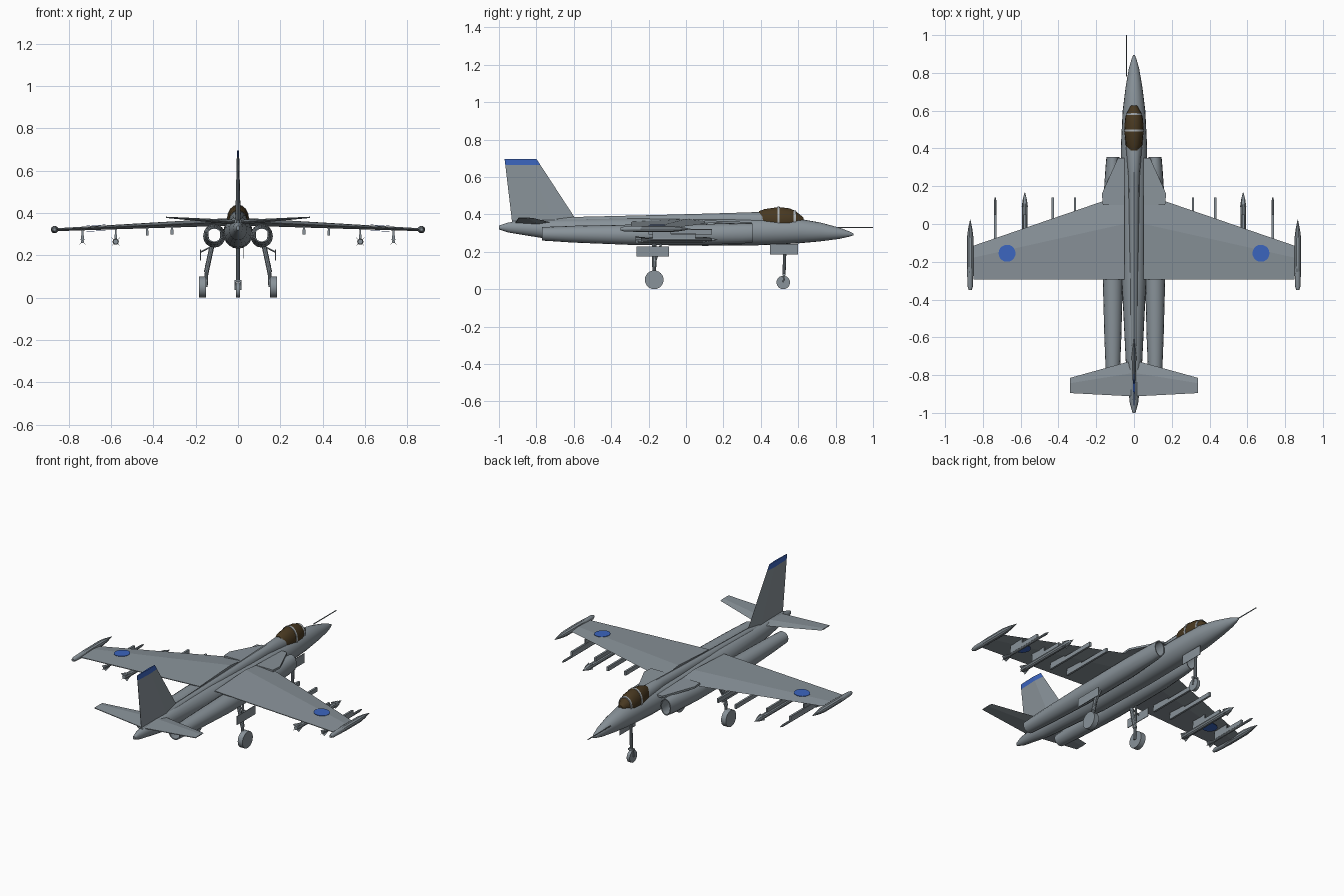
import bpy, bmesh, math
from mathutils import Vector

cube = bpy.data.objects.get("Cube")
if cube:
    bpy.data.objects.remove(cube, do_unlink=True)


def material(name, rgb):
    m = bpy.data.materials.new(name)
    m.use_nodes = True
    m.diffuse_color = (*rgb, 1)
    m.node_tree.nodes["Principled BSDF"].inputs["Base Color"].default_value = (*rgb, 1)
    return m


GREY = material("airframe grey", (0.25, 0.29, 0.32))
BLUE = material("marking blue", (0.045, 0.13, 0.52))
BROWN = material("canopy brown", (0.065, 0.04, 0.015))
LIGHT = material("canopy frame light grey", (0.4, 0.43, 0.45))


def finish(name, bm, mat, smooth=True):
    bmesh.ops.recalc_face_normals(bm, faces=bm.faces)
    me = bpy.data.meshes.new(name)
    bm.to_mesh(me)
    bm.free()
    me.materials.append(mat)
    ob = bpy.data.objects.new(name, me)
    bpy.context.collection.objects.link(ob)
    if smooth:
        bpy.ops.object.select_all(action='DESELECT')
        ob.select_set(True)
        bpy.context.view_layer.objects.active = ob
        bpy.ops.object.shade_smooth_by_angle(angle=math.radians(35))
    return ob


def skin(bm, rings, closed=False):
    """Bridge rings of points; closed joins last to first, else the ends are capped."""
    loops = [[bm.verts.new(p) for p in r] for r in rings]
    n = len(loops[0])
    pairs = list(zip(loops, loops[1:]))
    if closed:
        pairs.append((loops[-1], loops[0]))
    for a, b in pairs:
        for i in range(n):
            j = (i + 1) % n
            bm.faces.new((a[i], a[j], b[j], b[i]))
    if not closed:
        bm.faces.new(loops[0])
        bm.faces.new(loops[-1])


def ellipse(x, y, z, rx, rz, n):
    return [(x + rx * math.cos(2 * math.pi * i / n), y, z + rz * math.sin(2 * math.pi * i / n))
            for i in range(n)]


def loft(name, stations, mat=GREY, x=0, n=16, closed=False):
    """Stations along y: (y, centre z, half width, half height)."""
    bm = bmesh.new()
    skin(bm, [ellipse(x, y, z, rx, rz, n) for y, z, rx, rz in stations], closed)
    return finish(name, bm, mat)


def box(name, x, y, z, mat=GREY):
    """Box from (low, high) ranges."""
    bm = bmesh.new()
    skin(bm, [[(x[0], y[0], h), (x[1], y[0], h), (x[1], y[1], h), (x[0], y[1], h)] for h in z])
    return finish(name, bm, mat, False)


def rod(name, a, b, r, r2=None, n=10, mat=GREY):
    a, b = Vector(a), Vector(b)
    q = (b - a).to_track_quat('Z', 'Y')
    circle = [Vector((math.cos(t * 2 * math.pi / n), math.sin(t * 2 * math.pi / n), 0)) for t in range(n)]
    bm = bmesh.new()
    skin(bm, [[p + q @ (c * s) for c in circle] for p, s in ((a, r), (b, r2 or r))])
    return finish(name, bm, mat)


def surface(name, stations):
    """Lifting surface; stations: (x, z, leading y, trailing y, half thickness)."""
    bm = bmesh.new()
    skin(bm, [[(x, le, z), (x, le + (te - le) * .35, z + t), (x, te, z + .002),
               (x, te, z - .002), (x, le + (te - le) * .35, z - t)] for x, z, le, te, t in stations])
    return finish(name, bm, GREY, False)


# Fuselage and dorsal spine
loft("fuselage", [(-1, .33, .008, .01), (-.95, .33, .022, .027), (-.76, .322, .042, .05),
                  (-.3, .31, .065, .072), (.1, .305, .07, .073), (.4, .308, .07, .073),
                  (.6, .311, .06, .066), (.72, .306, .045, .05), (.82, .299, .028, .03),
                  (.87, .295, .014, .015), (.895, .293, .004, .005)], n=20)
loft("dorsal_spine", [(-.93, .345, .012, .02), (-.6, .35, .022, .036), (-.1, .36, .026, .038),
                      (.25, .37, .03, .038), (.4, .365, .042, .048), (.45, .36, .04, .04)], n=12)
rod("nose_probe", (-.04, .78, .33), (-.04, 1, .33), .003, n=6)

# Canopy with two frames
CANOPY = [(.39, .03, .417), (.42, .044, .428), (.495, .051, .439),
          (.555, .048, .432), (.585, .04, .418), (.628, .016, .383)]
loft("canopy", [(y, .37, w, top - .37) for y, w, top in CANOPY], BROWN)
for y, w, top in ((.495, .053, .441), (.582, .043, .422)):
    loft("canopy_frame", [(y - .006, .37, w, top - .37), (y + .006, .37, w, top - .37)], LIGHT)

# Tail fin with painted tip
def fin_ring(f):
    le, te, z = -.58 - .22 * f, -.93 - .04 * f, .36 + .337 * f
    t = .013 - .008 * f
    mid = le + (te - le) * .35
    return [(0, le, z), (t, mid, z), (.001, te, z), (-.001, te, z), (-t, mid, z)]


bm = bmesh.new()
skin(bm, [fin_ring(f) for f in (0, .905, 1)])
fin = finish("tail_fin", bm, GREY, False)
fin.data.materials.append(BLUE)
for face in fin.data.polygons:
    if face.center.z > .667:
        face.material_index = 1

for s in (1, -1):
    side = "left" if s > 0 else "right"
    # Hollow engine nacelle: outer wall out, inner wall back
    outer = [(.355, .3, .034, .05), (.3, .298, .039, .054), (.1, .293, .052, .056),
             (-.3, .291, .053, .054), (-.6, .294, .045, .045), (-.77, .296, .038, .036)]
    inner = [(y, z, rx - .006, rz - .006) for y, z, rx, rz in reversed(outer)]
    loft(side + "_engine_nacelle", outer + inner, x=s * .112, closed=True)

    # Root strake above the intake
    bm = bmesh.new()
    skin(bm, [[(s * .05, .35, z), (s * .085, .35, z), (s * .17, .16, z + .008),
               (s * .165, .1, z + .008), (s * .05, .1, z + .008)] for z in (.346, .358)])
    finish(side + "_root_strake", bm, GREY, False)

    # Wing and tailplane
    surface(side + "_wing", [(s * .05, .358, .16, -.295, .018), (s * .85, .322, -.115, -.295, .007)])
    surface(side + "_tailplane", [(s * .015, .357, -.725, -.912, .011), (s * .34, .38, -.815, -.895, .003)])

    # Wing roundels, above and below
    bm = bmesh.new()
    rings = []
    for up in (.0135, -.0135):
        rings.append([(s * (.672 + .045 * math.cos(a)), -.155 + .045 * math.sin(a),
                       .358 - (.622 + .045 * math.cos(a)) * .045 + up)
                      for a in (i * math.pi / 10 for i in range(20))])
    for ring in rings:
        lower = [(x, y, z - .002) for x, y, z in ring]
        skin(bm, [ring, lower])
    finish(side + "_wing_roundels", bm, BLUE, False)

    # Wing tip pod
    loft(side + "_tip_pod", [(-.35, .322, .008, .008), (-.33, .322, .014, .014), (-.22, .322, .018, .018),
                             (-.08, .322, .018, .018), (-.03, .322, .012, .012), (.025, .322, .001, .001)],
         x=s * .867, n=10)

    # Inner pylons, outer pylons and stores
    for x, lo in ((.312, .298), (.43, .293), (.578, .275), (.735, .27)):
        back = -.2 if x < .5 else -.18
        front = .14 if x < .5 else .05
        top = .358 - (x - .05) * .045 - .006
        box(side + "_pylon", (s * x - .006, s * x + .006), (back, front), (lo, lo + .025))
        box(side + "_pylon_mount", (s * x - .004, s * x + .004), (back, -.08), (lo + .02, top))
    loft(side + "_large_missile", [(-.27, .265, .012, .012), (-.25, .265, .015, .015), (.1, .265, .015, .015),
                                   (.13, .265, .011, .011), (.168, .265, .001, .001)], x=s * .578, n=10)
    loft(side + "_small_missile", [(-.24, .265, .007, .007), (.12, .265, .007, .007),
                                   (.14, .265, .003, .003)], x=s * .735, n=8)
    for x, r, y in ((.578, .027, -.27), (.578, .022, .09), (.735, .018, -.24)):
        for k in (1, -1):
            bm = bmesh.new()
            d = Vector((1, 0, k)).normalized() * r
            c = Vector((s * x, y, .265))
            skin(bm, [[c - d + w, c + d + w, c + d * .5 + w + Vector((0, .05, 0)),
                       c - d * .5 + w + Vector((0, .05, 0))]
                      for w in (Vector((.001, 0, 0)), Vector((-.001, 0, 0)))])
            finish(side + "_missile_fin", bm, GREY, False)

    # Main landing gear
    rod(side + "_main_wheel", (s * .152, -.17, .05), (s * .184, -.17, .05), .05, n=24)
    rod(side + "_main_strut", (s * .152, -.17, .05), (s * .148, -.17, .13), .009)
    rod(side + "_main_leg", (s * .15, -.17, .12), (s * .12, -.17, .26), .012)
    rod(side + "_main_brace", (s * .15, -.165, .15), (s * .125, -.13, .25), .006, n=8)
    box(side + "_main_gear_door", (s * .178 - .002, s * .178 + .002), (-.265, -.09), (.175, .228))
    rod(side + "_door_link", (s * .178, -.17, .215), (s * .12, -.17, .245), .004, n=6)

    # Nose wheel fork
    rod(side + "_nose_fork", (s * .013, .52, .036), (s * .013, .525, .08), .004, n=8)

# Nose landing gear
rod("nose_wheel", (-.01, .52, .036), (.01, .52, .036), .036, n=24)
box("nose_fork_bridge", (-.017, .017), (.515, .533), (.074, .084))
rod("nose_strut", (0, .524, .08), (0, .53, .25), .009)
box("nose_gear_door", (.026, .029), (.45, .6), (.185, .242))
